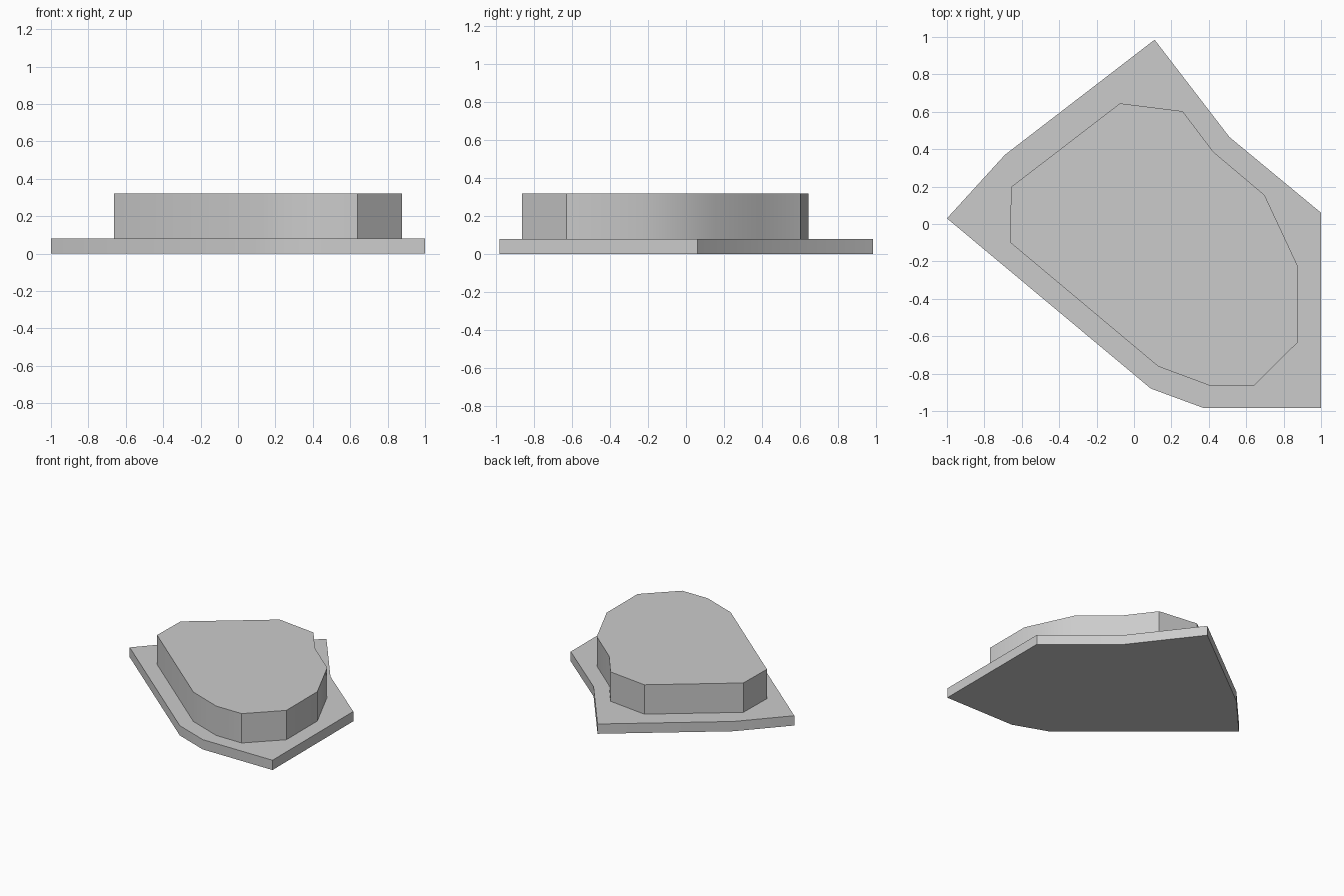
import bpy, bmesh, math

cube = bpy.data.objects.get("Cube")
if cube:
    bpy.data.objects.remove(cube, do_unlink=True)

GREY = (0.6, 0.6, 0.6, 1.0)
grey = bpy.data.materials.new("plain_grey")
grey.use_nodes = True
grey.diffuse_color = GREY
grey.node_tree.nodes["Principled BSDF"].inputs["Base Color"].default_value = GREY


def slab(name, outline, bottom, top):
    """Extrude a counter-clockwise outline between two heights."""
    bm = bmesh.new()
    face = bm.faces.new([bm.verts.new((x, y, bottom)) for x, y in outline])
    grown = bmesh.ops.extrude_face_region(bm, geom=[face], use_keep_orig=True)
    raised = [g for g in grown["geom"] if isinstance(g, bmesh.types.BMVert)]
    bmesh.ops.translate(bm, verts=raised, vec=(0, 0, top - bottom))
    bmesh.ops.recalc_face_normals(bm, faces=bm.faces)
    mesh = bpy.data.meshes.new(name)
    bm.to_mesh(mesh)
    bm.free()
    mesh.materials.append(grey)
    obj = bpy.data.objects.new(name, mesh)
    bpy.context.collection.objects.link(obj)
    # Smooth the shallow corners, keep the steep ones crisp
    bpy.ops.object.select_all(action="DESELECT")
    obj.select_set(True)
    bpy.context.view_layer.objects.active = obj
    bpy.ops.object.shade_smooth_by_angle(angle=math.radians(30))
    return obj


# Thin ground plate
slab("base_plate", [
    (-1.0, 0.03), (0.09, -0.88), (0.37, -0.983), (1.0, -0.983),
    (1.0, 0.06), (0.51, 0.465), (0.11, 0.985), (-0.69, 0.37),
], 0.0, 0.08)

# Raised block set in from the plate's edge
slab("raised_block", [
    (-0.663, -0.098), (0.13, -0.762), (0.41, -0.866), (0.64, -0.866),
    (0.878, -0.63), (0.878, -0.23), (0.698, 0.155), (0.425, 0.385),
    (0.26, 0.603), (-0.075, 0.645), (-0.657, 0.198),
], 0.08, 0.32)
